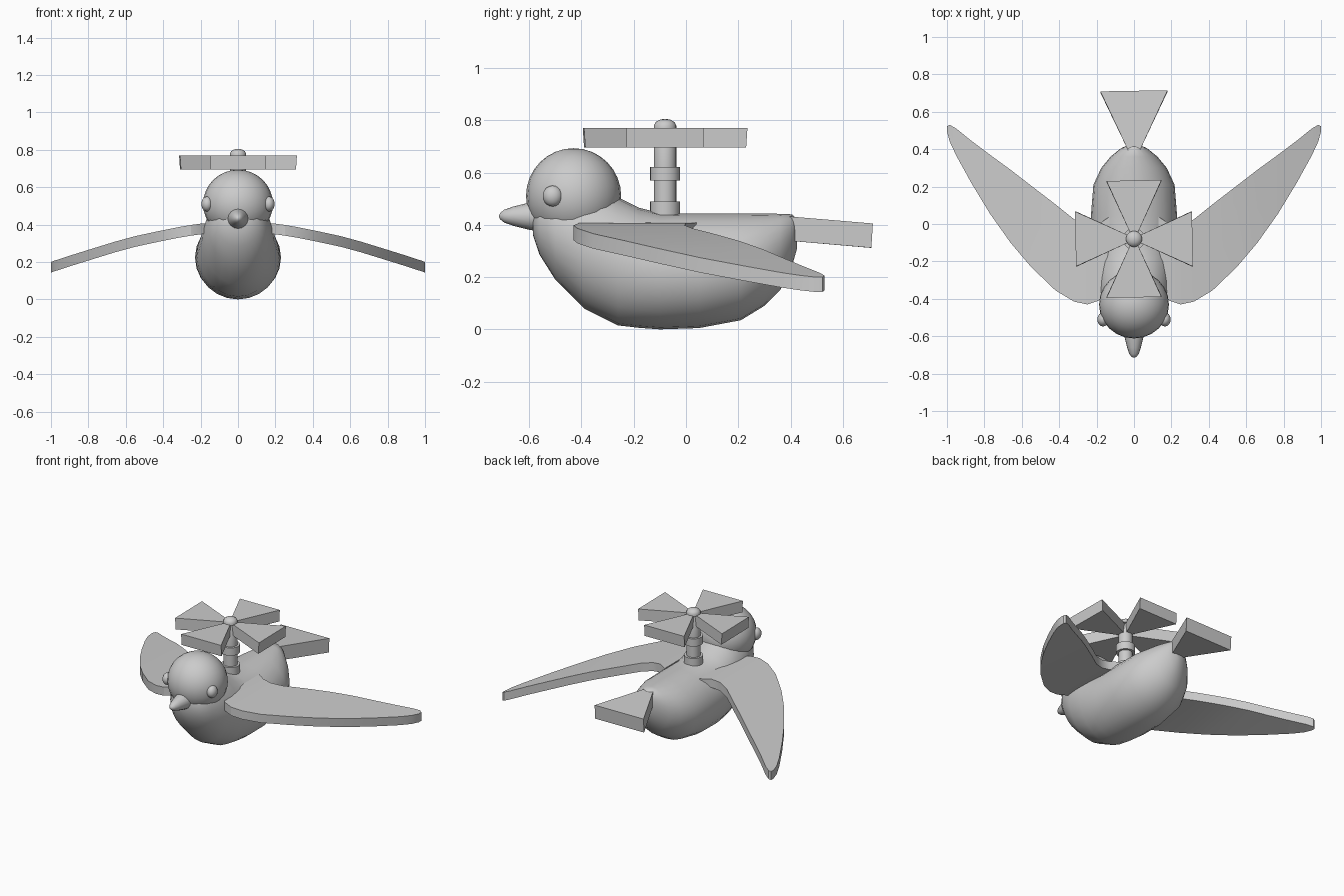
import bpy, bmesh, math
from mathutils import Matrix, Vector

if "Cube" in bpy.data.objects:
    bpy.data.objects.remove(bpy.data.objects["Cube"])


def make(name, verts, faces, smooth=None):
    me = bpy.data.meshes.new(name)
    me.from_pydata(verts, [], faces)
    bm = bmesh.new()
    bm.from_mesh(me)
    bmesh.ops.recalc_face_normals(bm, faces=bm.faces)
    bm.to_mesh(me)
    bm.free()
    ob = bpy.data.objects.new(name, me)
    bpy.context.collection.objects.link(ob)
    if smooth:
        bpy.ops.object.select_all(action='DESELECT')
        bpy.context.view_layer.objects.active = ob
        ob.select_set(True)
        bpy.ops.object.shade_smooth_by_angle(angle=math.radians(smooth))
    return ob


def loft(name, rings, smooth=40):
    """Skin a list of equal-length closed rings and cap both ends."""
    n = len(rings[0])
    verts = [p for r in rings for p in r]
    faces = [(i * n + j, i * n + (j + 1) % n, (i + 1) * n + (j + 1) % n, (i + 1) * n + j)
             for i in range(len(rings) - 1) for j in range(n)]
    faces += [tuple(range(n)), tuple(range(len(verts) - n, len(verts)))]
    return make(name, verts, faces, smooth)


def circle(n, f):
    return [f(math.cos(2 * math.pi * k / n), math.sin(2 * math.pi * k / n)) for k in range(n)]


def ball(name, center, radii, u=24, v=16):
    bm = bmesh.new()
    bmesh.ops.create_uvsphere(bm, u_segments=u, v_segments=v, radius=1)
    verts = [Vector(center) + Vector(a * b for a, b in zip(p.co, radii)) for p in bm.verts]
    faces = [[p.index for p in f.verts] for f in bm.faces]
    bm.free()
    return make(name, verts, faces, 60)


# body: elliptical sections along y (y, z low, z high, half width)
sections = [(-.585, .36, .45, .05), (-.56, .285, .50, .11), (-.50, .19, .55, .155),
            (-.39, .08, .56, .19), (-.26, .015, .505, .21), (-.18, .006, .465, .22),
            (-.10, 0, .445, .226), (.05, .005, .443, .23), (.21, .035, .443, .217),
            (.30, .09, .443, .175), (.36, .15, .442, .125), (.405, .24, .44, .07),
            (.425, .31, .42, .025)]
loft("body", [circle(24, lambda c, s: (w * c, y, (lo + hi) / 2 + (hi - lo) / 2 * s))
              for y, lo, hi, w in sections], 60)

# head, eyes and beak
ball("head", (0, -.43, .51), (.187, .182, .183))
for side, x in (("left", -.165), ("right", .165)):
    ball(side + "_eye", (x, -.51, .51), (.031, .038, .04), 16, 10)
beak = [(-.54, .062), (-.60, .052), (-.66, .037), (-.695, .025), (-.71, .013), (-.715, .004)]
loft("beak", [circle(16, lambda c, s: (r * c, y, .433 + r * s)) for y, r in beak], 60)

# wings: stations (x, leading y, trailing y, top z), mirrored
stations = [(.13, -.35, .04, .408), (.19, -.41, .0, .406), (.25, -.43, -.005, .398), (.32, -.415, .025, .386),
            (.42, -.355, .105, .366), (.55, -.23, .205, .338), (.66, -.10, .29, .308),
            (.77, .055, .37, .274), (.87, .22, .445, .243), (.95, .365, .51, .217),
            (.985, .44, .53, .206), (1.0, .495, .522, .20)]
wing = loft("wings", [[(x, a, z), (x, b, z), (x, b, z - .057), (x, a, z - .057)]
                      for x, a, b, z in stations], 30)
wing.modifiers.new("mirror", 'MIRROR')


# flared slab shared by the tail and rotor blades, pointing along +y
def slab(name, y0, w0, z0, y1, w1, z1, h, lean):
    return loft(name, [[(-w0, y0, z0), (w0, y0, z0), (w0, y0, z0 - h), (-w0, y0, z0 - h)],
                       [(-w1, y1 - lean, z1), (w1, y1, z1),
                        (w1, y1 - lean, z1 - h), (-w1, y1 - 2 * lean, z1 - h)]], None)


slab("tail", .38, .025, .433, .715, .18, .405, .093, .006)
for i in range(4):
    blade = slab(f"rotor_blade_{i + 1}", .01, .01, .77, .315, .147, .77, .075, .005)
    blade.data.transform(Matrix.Translation((0, -.08, 0)) @ Matrix.Rotation(i * math.pi / 2, 4, 'Z'))

# rotor mast with two collars and a domed cap
mast = [(.40, .043), (.435, .043), (.435, .058), (.49, .058), (.49, .043), (.57, .043), (.57, .058),
        (.622, .058), (.622, .043), (.695, .043), (.765, .026), (.765, .043), (.78, .043),
        (.793, .036), (.802, .02), (.805, .005)]
loft("rotor_mast", [circle(20, lambda c, s: (r * c, r * s - .08, z)) for z, r in mast], 40)
